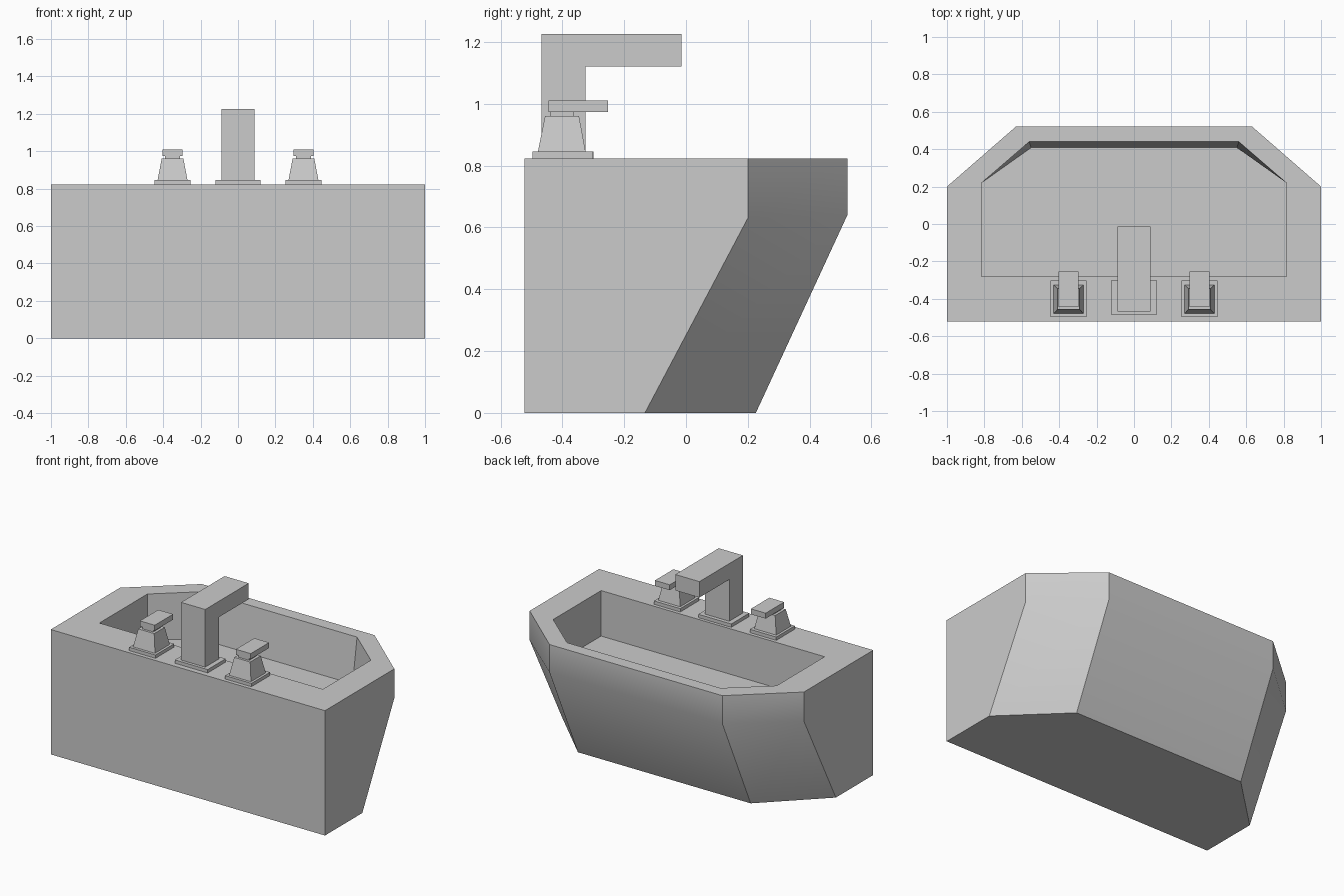
import bpy, bmesh

if "Cube" in bpy.data.objects:
    bpy.data.objects.remove(bpy.data.objects["Cube"])


def loft(name, rings, smooth=False):
    """Skin a stack of equal-length rings and cap both ends."""
    bm = bmesh.new()
    loops = [[bm.verts.new(p) for p in ring] for ring in rings]
    n = len(loops[0])
    for a, b in zip(loops, loops[1:]):
        for i in range(n):
            j = (i + 1) % n
            bm.faces.new((a[i], a[j], b[j], b[i]))
    bm.faces.new(loops[0][::-1])
    bm.faces.new(loops[-1])
    bmesh.ops.recalc_face_normals(bm, faces=bm.faces)
    mesh = bpy.data.meshes.new(name)
    bm.to_mesh(mesh)
    bm.free()
    ob = bpy.data.objects.new(name, mesh)
    bpy.context.collection.objects.link(ob)
    if smooth:
        bpy.context.view_layer.objects.active = ob
        ob.select_set(True)
        bpy.ops.object.shade_smooth_by_angle(angle=0.52)
        ob.select_set(False)
    return ob


def rect(x0, x1, y0, y1, z):
    return [(x0, y0, z), (x1, y0, z), (x1, y1, z), (x0, y1, z)]


def box(name, x0, x1, y0, y1, z0, z1):
    return loft(name, [rect(x0, x1, y0, y1, z0), rect(x0, x1, y0, y1, z1)])


def outline(xs, y0, ys, xb, yb, zs, zb):
    """Symmetric six-sided outline: straight wall side, chamfered far side."""
    half = [(xs, y0, zs), (xs, ys, zs), (xb, yb, zb)]
    return half + [(-x, y, z) for x, y, z in reversed(half)]


# Basin: tapered shell, rim and sunken bowl
TOP = 0.823
loft("basin", [
    outline(1, -0.522, -0.133, 0.63, 0.226, 0, 0),
    outline(1, -0.522, 0.2, 0.63, 0.522, 0.63, 0.64),
    outline(1, -0.522, 0.2, 0.63, 0.522, TOP, TOP),
    outline(0.815, -0.28, 0.22, 0.56, 0.44, TOP, TOP),
    outline(0.815, -0.28, 0.22, 0.55, 0.408, 0.523, 0.523),
], smooth=True)

# Spout: base plate and L-shaped profile
box("spout_base", -0.12, 0.12, -0.487, -0.3, TOP, 0.845)
profile = [(-0.467, 0.845), (-0.325, 0.845), (-0.325, 1.12),
           (-0.014, 1.12), (-0.014, 1.225), (-0.467, 1.225)]
loft("spout", [[(x, y, z) for y, z in profile] for x in (-0.088, 0.088)])

# Taps: plate, tapered body, neck and lever on each side
for side, c in (("left", -0.35), ("right", 0.35)):
    box(side + "_tap_base", c - 0.096, c + 0.096, -0.497, -0.303, TOP, 0.845)
    loft(side + "_tap_body", [
        rect(c - 0.08, c + 0.08, -0.479, -0.325, 0.845),
        rect(c - 0.058, c + 0.058, -0.456, -0.346, 0.96)])
    box(side + "_tap_neck", c - 0.04, c + 0.04, -0.44, -0.363, 0.96, 0.975)
    box(side + "_tap_lever", c - 0.054, c + 0.054, -0.445, -0.253, 0.974, 1.01)
